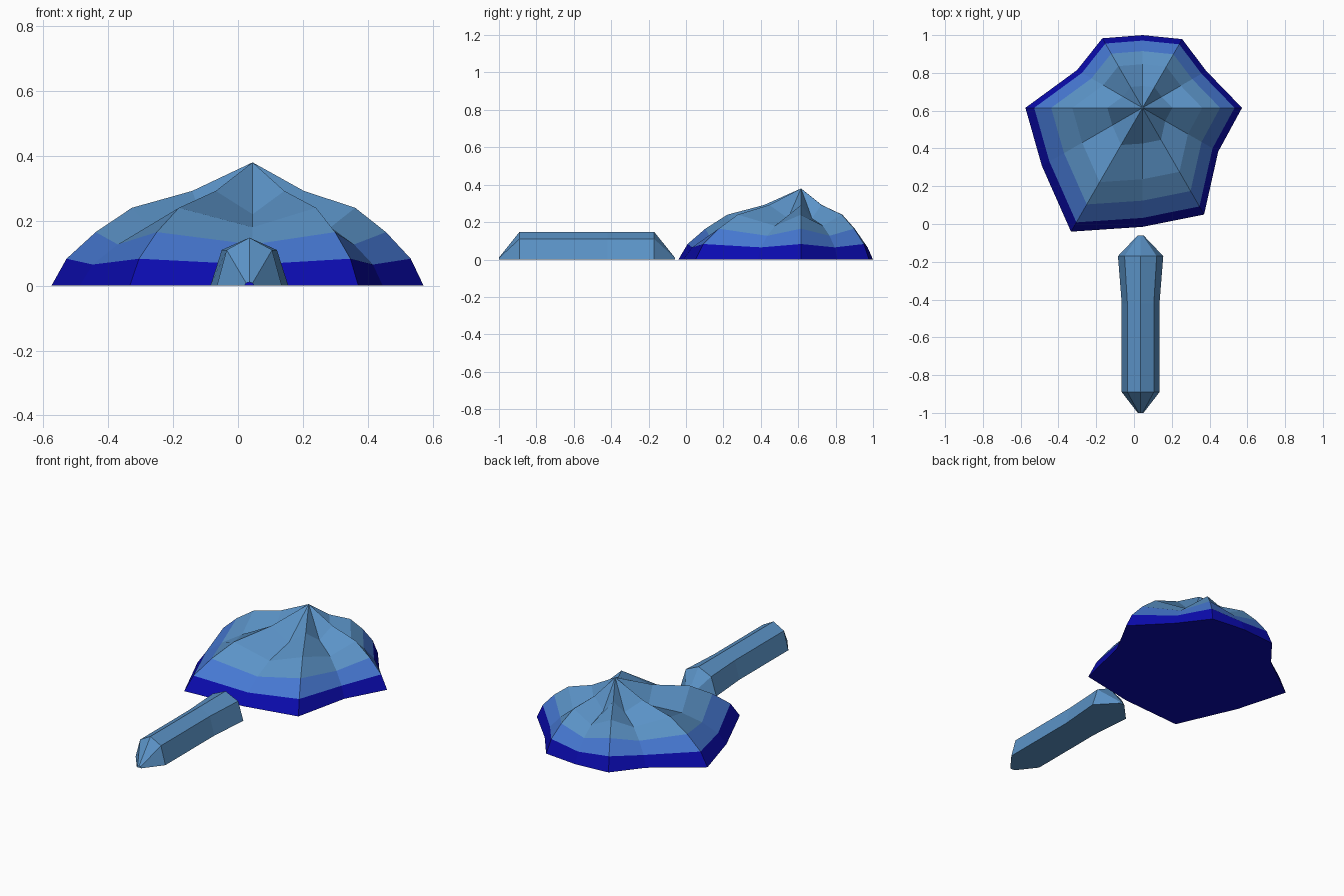
import bpy, math

if "Cube" in bpy.data.objects:
    bpy.data.objects.remove(bpy.data.objects["Cube"])


def material(name, rgb):
    # sRGB bytes to linear
    m = bpy.data.materials.new(name)
    lin = [((c / 255 + 0.055) / 1.055) ** 2.4 if c > 10 else c / 255 / 12.92 for c in rgb]
    m.diffuse_color = (*lin, 1)
    m.use_nodes = True
    m.node_tree.nodes["Principled BSDF"].inputs["Base Color"].default_value = m.diffuse_color
    return m


light = material("light blue", (91, 147, 199))
mid = material("medium blue", (70, 120, 210))
navy = material("dark blue", (11, 11, 176))


def build(name, verts, faces, mats, slots=None):
    me = bpy.data.meshes.new(name)
    me.from_pydata(verts, [], faces)
    for m in mats:
        me.materials.append(m)
    if slots:
        for p, s in zip(me.polygons, slots):
            p.material_index = s
    me.update()
    ob = bpy.data.objects.new(name, me)
    bpy.context.collection.objects.link(ob)
    return ob


# Canopy: twelve spokes of uneven length, every second one sagging
cx, cy = 0.045, 0.615
spokes = [0.527, 0.39, 0.42, 0.385, 0.425, 0.40, 0.62, 0.615, 0.757, 0.63, 0.652, 0.463]
rings = [(1, 0, 0), (0.925, 0.083, 0.065), (0.78, 0.165, 0.127),
         (0.6, 0.24, 0.18), (0.3, 0.292, 0.22)]
n = len(spokes)
verts = []
for frac, z_high, z_low in rings:
    for i, r in enumerate(spokes):
        a = 2 * math.pi * i / n
        verts.append((cx + r * frac * math.cos(a), cy + r * frac * math.sin(a),
                      z_low if i % 2 else z_high))
verts.append((cx, cy, 0.38))
apex = len(verts) - 1
faces, slots = [], []
for k in range(len(rings) - 1):
    for i in range(n):
        j = (i + 1) % n
        faces.append((k * n + i, k * n + j, (k + 1) * n + j, (k + 1) * n + i))
        slots.append((2, 1, 0, 0)[k])
top = (len(rings) - 1) * n
for i in range(n):
    faces.append((top + i, top + (i + 1) % n, apex))
    slots.append(0)
# Flat underside
faces.append(tuple(reversed(range(n))))
slots.append(2)
build("canopy", verts, faces, [light, mid, navy], slots)

# Handle: arched section swept along y, pinched at both open tips
sx = 0.035
# y, half width at base, half width at shoulder, shoulder height, ridge height
sections = [(-1.0, 0.015, 0.01, 0.008, 0.011), (-0.89, 0.1, 0.07, 0.11, 0.148),
            (-0.42, 0.1, 0.07, 0.11, 0.148), (-0.17, 0.12, 0.085, 0.11, 0.148),
            (-0.06, 0.015, 0.01, 0.008, 0.011)]
verts, faces = [], []
for y, base, shoulder, zs, zr in sections:
    verts += [(sx + base, y, 0), (sx + shoulder, y, zs), (sx, y, zr),
              (sx - shoulder, y, zs), (sx - base, y, 0)]
for k in range(len(sections) - 1):
    for i in range(5):
        j = (i + 1) % 5
        faces.append((k * 5 + i, (k + 1) * 5 + i, (k + 1) * 5 + j, k * 5 + j))
build("handle", verts, faces, [light])
